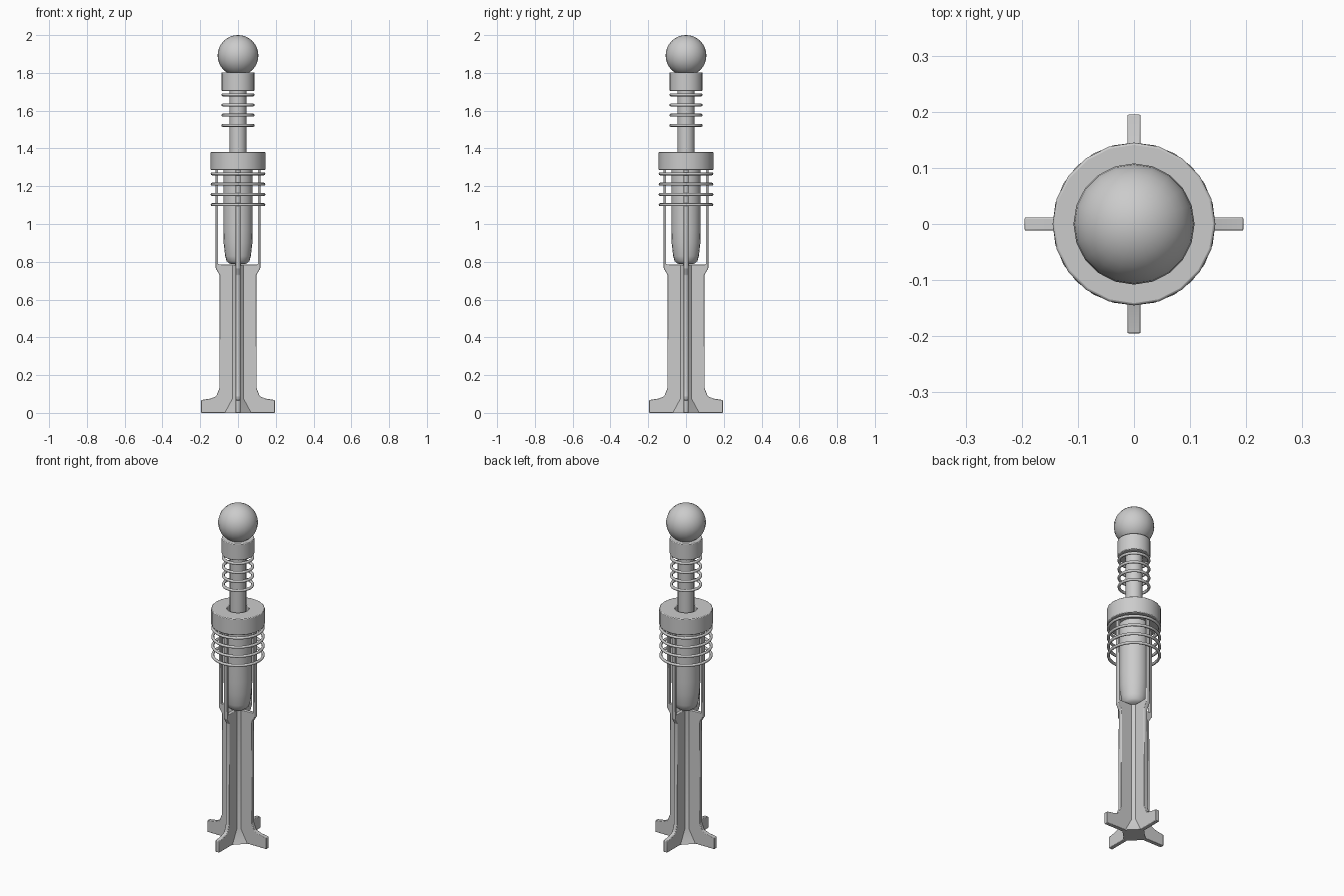
import bpy, bmesh, math
from mathutils import Matrix

cube = bpy.data.objects.get("Cube")
if cube:
    bpy.data.objects.remove(cube, do_unlink=True)

grey = bpy.data.materials.new("plain grey")
grey.use_nodes = True
colour = (0.6, 0.6, 0.6, 1)
grey.diffuse_color = colour
grey.node_tree.nodes["Principled BSDF"].inputs["Base Color"].default_value = colour


def finish(bm, name, bevel=0, angle=35):
    bmesh.ops.recalc_face_normals(bm, faces=bm.faces)
    mesh = bpy.data.meshes.new(name)
    bm.to_mesh(mesh)
    bm.free()
    mesh.materials.append(grey)
    obj = bpy.data.objects.new(name, mesh)
    bpy.context.collection.objects.link(obj)
    if bevel:
        mod = obj.modifiers.new("soft edges", "BEVEL")
        mod.width = bevel
        mod.segments = 2
        mod.limit_method = "ANGLE"
    bpy.ops.object.select_all(action="DESELECT")
    obj.select_set(True)
    bpy.context.view_layer.objects.active = obj
    bpy.ops.object.shade_smooth_by_angle(angle=math.radians(angle))
    return obj


def lathe(name, profile, sides=20, closed=False, bevel=0, angle=35):
    """Spin a (radius, height) profile about the z axis."""
    bm = bmesh.new()
    verts = [bm.verts.new((r, 0, z)) for r, z in profile]
    pairs = list(zip(verts, verts[1:]))
    if closed:
        pairs.append((verts[-1], verts[0]))
    edges = [bm.edges.new(p) for p in pairs]
    bmesh.ops.spin(bm, geom=verts + edges, cent=(0, 0, 0), axis=(0, 0, 1),
                   angle=math.tau, steps=sides, use_duplicate=False)
    bmesh.ops.remove_doubles(bm, verts=bm.verts, dist=0.0001)
    return finish(bm, name, bevel, angle)


def ring(name, radius, tube, z):
    circle = [(radius + tube * math.cos(i * math.tau / 8),
               z + tube * math.sin(i * math.tau / 8)) for i in range(8)]
    lathe(name, circle, 24, closed=True, angle=60)


# Ball on top
bm = bmesh.new()
bmesh.ops.create_uvsphere(bm, u_segments=20, v_segments=16, radius=0.108,
                          matrix=Matrix.Translation((0, 0, 1.892)))
finish(bm, "top_ball")

# Upper collar, stem and hanging piston
lathe("upper_collar", [(0, 1.705), (0.088, 1.705), (0.088, 1.802), (0, 1.802)], bevel=0.004)
lathe("stem", [(0, 1.25), (0.045, 1.25), (0.045, 1.75), (0, 1.75)])
lathe("piston", [(0, 0.785), (0.045, 0.79), (0.06, 0.803), (0.068, 0.83),
                 (0.076, 0.90), (0.078, 0.97), (0.078, 1.30), (0, 1.30)])

# Wide cap with a recess around the stem
lathe("wide_cap", [(0.06, 1.285), (0.145, 1.285), (0.145, 1.382), (0.06, 1.382)],
      closed=True, bevel=0.004)

# Two stacks of spring rings
for i in range(4):
    ring("upper_ring", 0.080, 0.008, 1.522 + 0.054 * i)
    ring("lower_ring", 0.137, 0.008, 1.102 + 0.0545 * i)

# Four fins, each with a foot below and a thin upright strut above
fin_profile = [(0, 0), (0.195, 0), (0.195, 0.068), (0.145, 0.076), (0.115, 0.088),
               (0.099, 0.13), (0.097, 0.73), (0.118, 0.765), (0.118, 1.29),
               (0.105, 1.29), (0.105, 0.785), (0, 0.785)]
half = 0.012
for i, side in enumerate(("left", "back", "right", "front")):
    bm = bmesh.new()
    face = bm.faces.new([bm.verts.new((r, -half, z)) for r, z in fin_profile])
    grown = bmesh.ops.extrude_face_region(bm, geom=[face], use_keep_orig=True)
    moved = [v for v in grown["geom"] if isinstance(v, bmesh.types.BMVert)]
    bmesh.ops.translate(bm, verts=moved, vec=(0, 2 * half, 0))
    bmesh.ops.rotate(bm, verts=bm.verts, matrix=Matrix.Rotation(i * math.pi / 2, 3, "Z"))
    finish(bm, side + "_fin", bevel=0.003)

# Four-sided core filling the corners between fins, flared at the base
lathe("core", [(0, 0), (0.082, 0), (0.04, 0.078), (0.04, 0.784), (0, 0.784)], 4)
